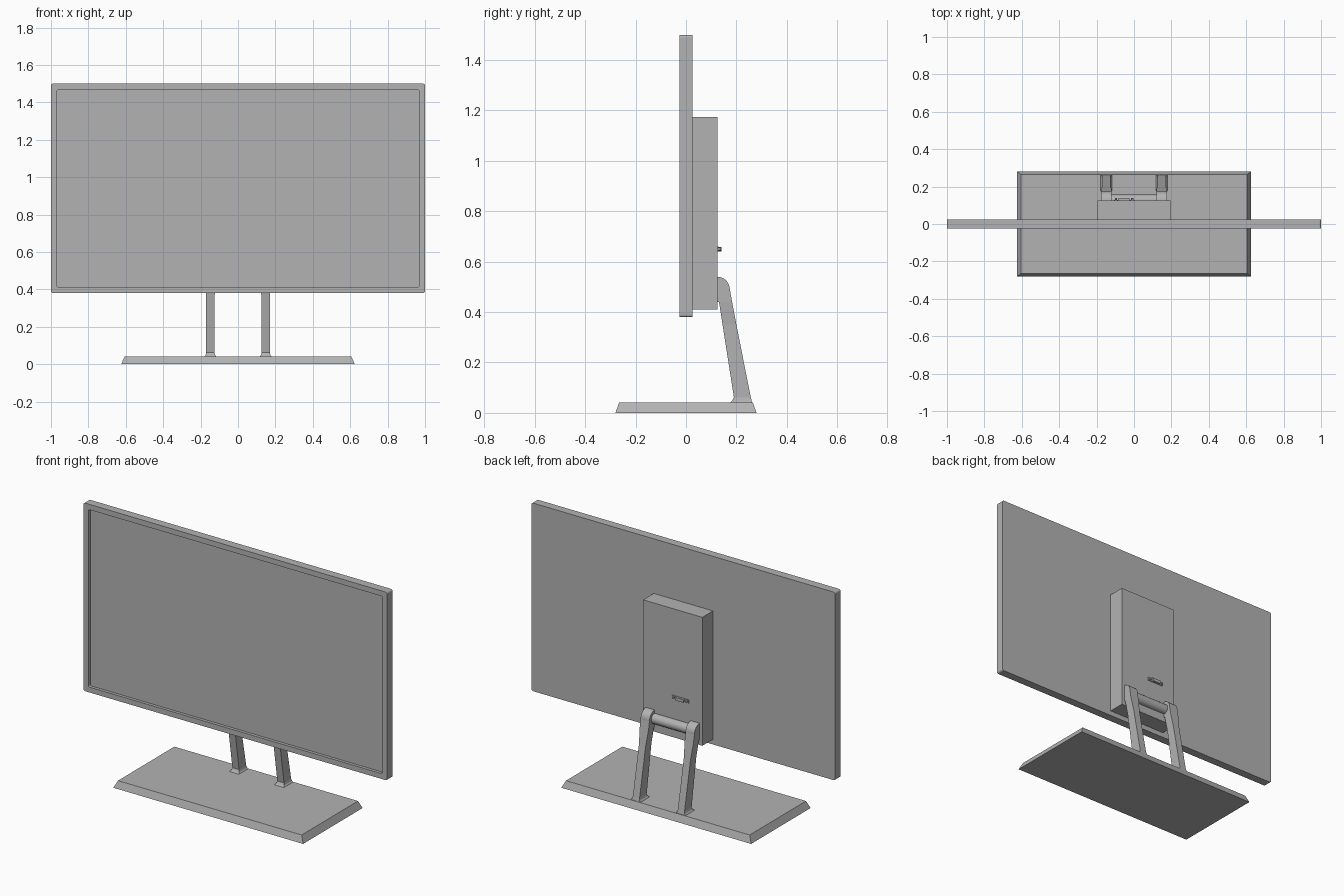
import bpy
import bmesh
from math import pi, sin, cos
from mathutils import Matrix, Vector

old = bpy.data.objects.get("Cube")
if old:
    bpy.data.objects.remove(old, do_unlink=True)

GREY = (0.45, 0.45, 0.45, 1)
mat = bpy.data.materials.new("plain grey")
mat.use_nodes = True
mat.diffuse_color = GREY
mat.node_tree.nodes["Principled BSDF"].inputs["Base Color"].default_value = GREY


def finish(name, bm, smooth=False):
    bmesh.ops.recalc_face_normals(bm, faces=bm.faces)
    mesh = bpy.data.meshes.new(name)
    bm.to_mesh(mesh)
    bm.free()
    mesh.materials.append(mat)
    obj = bpy.data.objects.new(name, mesh)
    bpy.context.collection.objects.link(obj)
    if smooth:
        bpy.ops.object.select_all(action="DESELECT")
        obj.select_set(True)
        bpy.context.view_layer.objects.active = obj
        bpy.ops.object.shade_smooth_by_angle(angle=pi / 6)
    return obj


def box(lo, hi):
    """Box mesh spanning two opposite corners."""
    lo, hi = Vector(lo), Vector(hi)
    bm = bmesh.new()
    bmesh.ops.create_cube(bm, size=1, matrix=Matrix.Translation((lo + hi) / 2)
                          @ Matrix.Diagonal((*(hi - lo), 1)))
    return bm


def loft(rings, bm=None):
    """Skin a stack of equal-length point rings and cap both ends."""
    bm = bm or bmesh.new()
    rows = [[bm.verts.new(p) for p in ring] for ring in rings]
    n = len(rows[0])
    for a, b in zip(rows, rows[1:]):
        for i in range(n):
            j = (i + 1) % n
            bm.faces.new((a[i], a[j], b[j], b[i]))
    bm.faces.new(rows[0][::-1])
    bm.faces.new(rows[-1])
    return bm


def rect(x, hw, y0, y1, z):
    return [(x - hw, y0, z), (x + hw, y0, z), (x + hw, y1, z), (x - hw, y1, z)]


def cylinder(name, radius, length, centre, axis, sides, smooth):
    bm = bmesh.new()
    rot = Matrix.Rotation(pi / 2, 4, axis)
    bmesh.ops.create_cone(bm, cap_ends=True, segments=sides, radius1=radius,
                          radius2=radius, depth=length,
                          matrix=Matrix.Translation(centre) @ rot)
    return finish(name, bm, smooth)


# Display panel with a recessed screen and softly rounded corners
bm = box((-1, -0.025, 0.38), (1, 0.025, 1.5))
front = [min(bm.faces, key=lambda f: f.calc_center_median().y)]
bmesh.ops.inset_individual(bm, faces=front, thickness=0.045)
bmesh.ops.inset_individual(bm, faces=front, thickness=0, depth=-0.018)
bm.normal_update()
depth_edges = [e for e in bm.edges
               if abs((e.verts[0].co - e.verts[1].co).normalized().y) > 0.99]
bmesh.ops.bevel(bm, geom=depth_edges, offset=0.01, segments=3,
                profile=0.5, affect="EDGES")
finish("display_panel", bm)

# Housing on the back of the panel
finish("rear_housing", box((-0.195, 0.025, 0.41), (0.195, 0.125, 1.175)))

# Video socket: flange, D-shaped shell and two hex screw posts
finish("socket_flange", box((-0.108, 0.125, 0.64), (0.002, 0.129, 0.66)))
shell = [[(-0.053 + dx, y, 0.65 + dz) for dx, dz in
          ((-0.03, 0.009), (0.03, 0.009), (0.025, -0.009), (-0.025, -0.009))]
         for y in (0.125, 0.14)]
finish("socket_shell", loft(shell))
for side, x in (("left", -0.01), ("right", -0.096)):
    cylinder("socket_screw_" + side, 0.007, 0.013, (x, 0.1315, 0.65), "X", 6, False)

# Stand base with sloping sides
finish("stand_base", loft([rect(0, 0.625, -0.28, 0.28, 0),
                           rect(0, 0.605, -0.265, 0.265, 0.042)]))

# Pair of leaning arms, flared at the foot and widening into a round hinge head
for side, x in (("left", 0.148), ("right", -0.148)):
    arm = [rect(x, 0.033, 0.174, 0.262, 0.04),
           rect(x, 0.025, 0.184, 0.26, 0.05),
           rect(x, 0.022, 0.19, 0.257, 0.062),
           rect(x, 0.022, 0.145, 0.2, 0.35),
           rect(x, 0.029, 0.131, 0.183, 0.44),
           rect(x, 0.029, 0.126, 0.174, 0.49)]
    finish("stand_arm_" + side, loft(arm))
    turns = [pi * i / 16 for i in range(17)]
    head = [[(x + s * 0.029, 0.124 + 0.05 * sin(t), 0.49 + 0.05 * cos(t))
             for t in turns] for s in (-1, 1)]
    finish("hinge_head_" + side, loft(head), True)

# Rod joining the two hinge heads
cylinder("hinge_rod", 0.03, 0.26, (0, 0.127, 0.49), "Y", 32, True)
